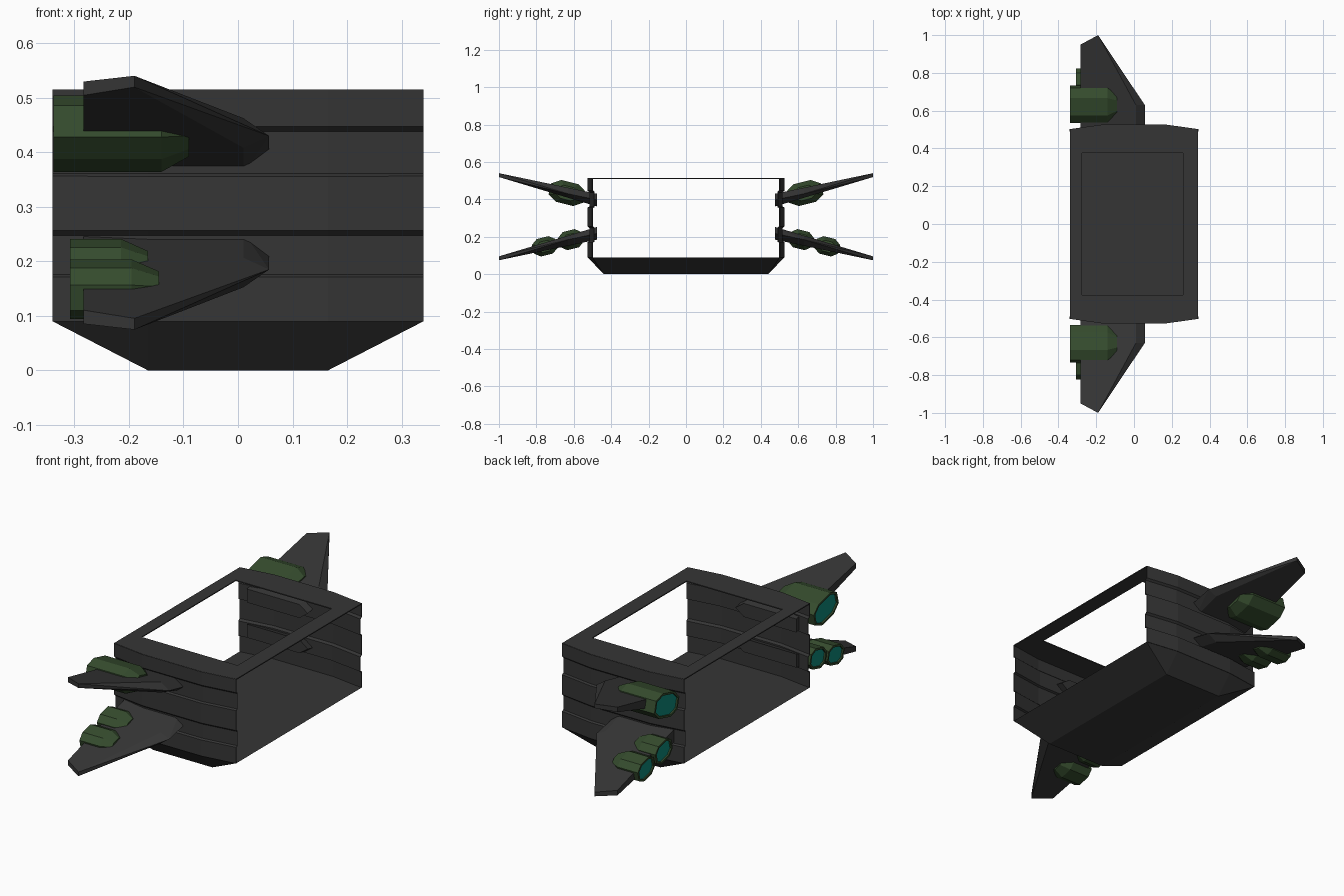
import bpy, bmesh, math
from mathutils import Vector

if "Cube" in bpy.data.objects:
    bpy.data.objects.remove(bpy.data.objects["Cube"])


def material(name, rgb):
    m = bpy.data.materials.new(name)
    m.diffuse_color = (*rgb, 1)
    m.use_nodes = True
    m.node_tree.nodes["Principled BSDF"].inputs["Base Color"].default_value = m.diffuse_color
    return m


GREY = material("charcoal_grey", (0.036, 0.036, 0.036))
GREEN = material("olive_green", (0.036, 0.072, 0.027))
TEAL = material("teal_glow", (0.004, 0.25, 0.2))


def finish(name, bm, mats):
    bmesh.ops.recalc_face_normals(bm, faces=bm.faces)
    me = bpy.data.meshes.new(name)
    bm.to_mesh(me)
    bm.free()
    for m in mats:
        me.materials.append(m)
    ob = bpy.data.objects.new(name, me)
    bpy.context.collection.objects.link(ob)
    return ob


def hull_mesh(points):
    """Convex solid around points, with flat faces merged."""
    bm = bmesh.new()
    for p in points:
        bm.verts.new(p)
    bmesh.ops.convex_hull(bm, input=bm.verts[:])
    bmesh.ops.dissolve_limit(bm, angle_limit=math.radians(1.5),
                             verts=bm.verts[:], edges=bm.edges[:])
    bmesh.ops.recalc_face_normals(bm, faces=bm.faces)
    return bm


def solidify(ob, thickness, offset):
    mod = ob.modifiers.new("thickness", "SOLIDIFY")
    mod.thickness = thickness
    mod.offset = offset


# body plan: slightly bulged sides
STATIONS = [(-0.34, 0.50), (-0.165, 0.525), (0.165, 0.525), (0.34, 0.50)]
OUTLINE = [(x, -y) for x, y in STATIONS] + [(x, y) for x, y in reversed(STATIONS)]

# tapered belly with flat floor
finish("belly", hull_mesh([(x, y, 0.09) for x, y in OUTLINE] +
                          [(x, y, 0) for x in (-0.165, 0.165) for y in (-0.44, 0.44)]), [GREY])

# roof frame with rectangular opening
bm = bmesh.new()
o = [bm.verts.new((x, y, 0.515)) for x, y in OUTLINE]
i = [bm.verts.new((x, y, 0.515)) for x, y in
     [(-0.275, -0.375), (0.26, -0.375), (0.26, 0.375), (-0.275, 0.375)]]
for f in (o[0:4] + [i[1], i[0]], [o[3], o[4], i[2], i[1]],
          o[4:8] + [i[3], i[2]], [o[7], o[0], i[0], i[3]]):
    bm.faces.new(f)
solidify(finish("roof_frame", bm, [GREY]), 0.005, -1)

# side walls: thin sheet with two recessed bands (z, inward depth)
PROFILE = [(0.09, 0), (0.17, 0), (0.175, 0.01), (0.248, 0.01), (0.257, 0),
           (0.355, 0), (0.36, 0.01), (0.439, 0.01), (0.448, 0), (0.514, 0)]
for side, sy in (("front", -1), ("back", 1)):
    bm = bmesh.new()
    rows = [[bm.verts.new((x, sy * (y - d), z)) for x, y in STATIONS] for z, d in PROFILE]
    for a, b in zip(rows, rows[1:]):
        for k in range(3):
            bm.faces.new((a[k], a[k + 1], b[k + 1], b[k]))
    solidify(finish(side + "_wall", bm, [GREY]), 0.004, 0)


def place(p, sy, low):
    """Mirror an upper back point to its side and level."""
    x, y, z = p
    return (x, sy * y, 0.615 - z if low else z)


def wing(name, sy, low):
    pts = []
    for x, y in [(-0.283, 0.475), (0.01, 0.475), (0.01, 0.63), (-0.19, 1.0), (-0.283, 0.95)]:
        pts.append((x, y, 0.43 + 0.21 * (y - 0.475)))
        pts.append((x, y, 0.362 + 0.30 * (y - 0.475)))
    pts += [(0.057, 0.475, 0.397), (0.057, 0.63, 0.43)]  # sharp leading edge
    finish(name, hull_mesh([place(p, sy, low) for p in pts]), [GREY])


def engine(name, sy, low, cy, cz, hw, hh, rear, shoulder, nose):
    t = math.radians(14)
    cw, ch = hw * 0.5, hh * 0.5
    octagon = [(hw, ch), (cw, hh), (-cw, hh), (-hw, ch),
               (-hw, -ch), (-cw, -hh), (cw, -hh), (hw, -ch)]
    pts = []
    for x, s in ((rear, 1), (shoulder, 1), (nose, 0.6)):
        for u, v in octagon:
            u, v = u * s, v * s
            pts.append((x, cy + u * math.cos(t) - v * math.sin(t),
                        cz + u * math.sin(t) + v * math.cos(t)))
    bm = hull_mesh([place(p, sy, low) for p in pts])
    # glowing exhaust sunk into the rear face
    face = min(bm.faces, key=lambda f: f.calc_center_median().x)
    bmesh.ops.inset_region(bm, faces=[face], thickness=0.01, use_even_offset=True)
    ext = bmesh.ops.extrude_discrete_faces(bm, faces=[face])["faces"][0]
    bmesh.ops.translate(bm, verts=ext.verts[:], vec=Vector((0.008, 0, 0)))
    ext.material_index = 1
    finish(name, bm, [GREEN, TEAL])


# four wings: one big engine on each upper wing, two small on each lower wing
for side, sy in (("front", -1), ("back", 1)):
    wing(side + "_upper_wing", sy, False)
    wing(side + "_lower_wing", sy, True)
    engine(side + "_main_engine", sy, False, 0.635, 0.434, 0.095, 0.06, -0.338, -0.14, -0.09)
    engine(side + "_inner_engine", sy, True, 0.615, 0.43, 0.065, 0.05, -0.308, -0.215, -0.165)
    engine(side + "_outer_engine", sy, True, 0.755, 0.466, 0.065, 0.048, -0.308, -0.195, -0.145)
